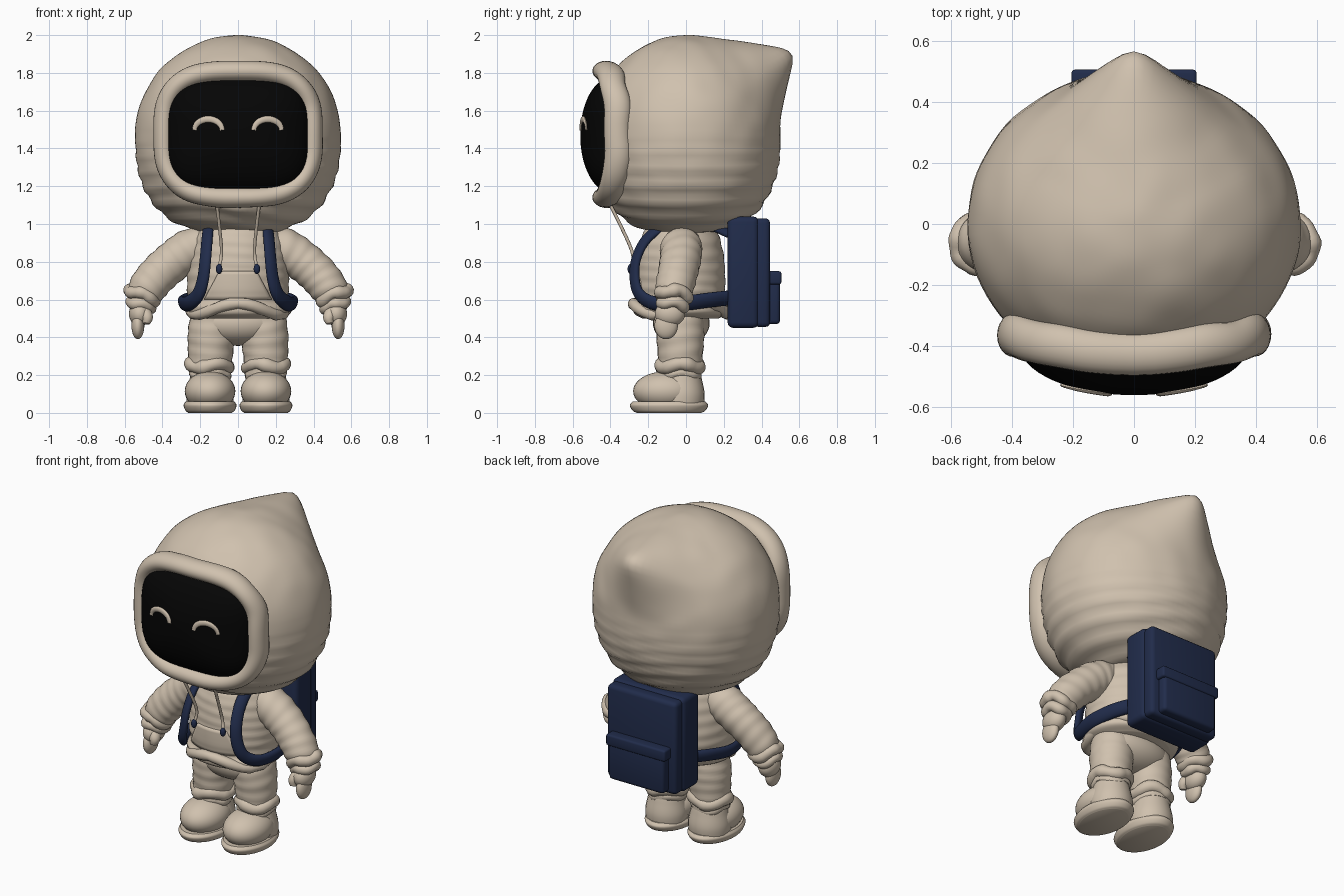
import bpy, bmesh, math
from mathutils import Vector, noise

cube = bpy.data.objects.get("Cube")
if cube:
    bpy.data.objects.remove(cube, do_unlink=True)


def material(name, colour):
    m = bpy.data.materials.new(name)
    m.use_nodes = True
    m.diffuse_color = (*colour, 1)
    bsdf = m.node_tree.nodes["Principled BSDF"]
    bsdf.inputs["Base Color"].default_value = (*colour, 1)
    bsdf.inputs["Roughness"].default_value = 0.8
    return m


CLOTH = material("beige cloth", (0.63, 0.535, 0.425))
NAVY = material("navy fabric", (0.015, 0.025, 0.07))
BLACK = material("black visor", (0.0015, 0.0015, 0.0015))


def finish(name, bm, mat, angle=50):
    bmesh.ops.recalc_face_normals(bm, faces=bm.faces)
    mesh = bpy.data.meshes.new(name)
    bm.to_mesh(mesh)
    bm.free()
    mesh.materials.append(mat)
    ob = bpy.data.objects.new(name, mesh)
    bpy.context.collection.objects.link(ob)
    bpy.ops.object.select_all(action='DESELECT')
    ob.select_set(True)
    bpy.context.view_layer.objects.active = ob
    bpy.ops.object.shade_smooth_by_angle(angle=math.radians(angle))
    return ob


def spline(pts, steps=8):
    """Smooth curve through (x, y, z, radius) points."""
    p = [Vector(q) for q in pts]
    p = [2 * p[0] - p[1]] + p + [2 * p[-1] - p[-2]]
    out = []
    for a, b, c, d in zip(p, p[1:], p[2:], p[3:]):
        for i in range(steps):
            t = i / steps
            out.append(b + (c - a) * t / 2 + (2 * a - 5 * b + 4 * c - d) * t * t / 2
                       + (3 * b - a - 3 * c + d) * t ** 3 / 2)
    return out + [p[-2]]


def loft(name, path, mat, flat=(1, 1), sides=24, closed=False, fold=0.0, ref=None):
    """Tube along a path, with optional cloth folds."""
    bm = bmesh.new()
    rings, n, run = [], len(path), 0
    for i, q in enumerate(path):
        c = q.to_3d()
        nxt = path[(i + 1) % n] if closed else path[min(i + 1, n - 1)]
        prv = path[i - 1] if closed else path[max(i - 1, 0)]
        t = (nxt.to_3d() - prv.to_3d()).normalized()
        a = ref(c) if ref else Vector((0, 1, 0))
        a = (a - t * a.dot(t)).normalized()
        b = t.cross(a)
        run += (c - prv.to_3d()).length
        ring = []
        for k in range(sides):
            u = math.tau * k / sides
            v = a * math.cos(u) * flat[0] + b * math.sin(u) * flat[1]
            wave = math.sin(run * 95 + 1.8 * math.sin(u + run * 9)) + noise.noise((c + v * q.w) * 14)
            ring.append(bm.verts.new(c + v * q.w * (1 + fold * wave)))
        rings.append(ring)
    pairs = list(zip(rings, rings[1:])) + ([(rings[-1], rings[0])] if closed else [])
    for r, s in pairs:
        for k in range(sides):
            j = (k + 1) % sides
            bm.faces.new((r[k], r[j], s[j], s[k]))
    if not closed:
        bm.faces.new(rings[0])
        bm.faces.new(rings[-1])
    return finish(name, bm, mat)


def ball(name, centre, size, mat):
    bm = bmesh.new()
    bmesh.ops.create_uvsphere(bm, u_segments=32, v_segments=20, radius=1)
    for v in bm.verts:
        v.co = Vector(centre) + Vector(a * b for a, b in zip(v.co, size))
    return finish(name, bm, mat)


def box(name, low, high, bevel, mat):
    bm = bmesh.new()
    bmesh.ops.create_cube(bm, size=1)
    low, high = Vector(low), Vector(high)
    for v in bm.verts:
        v.co = (low + high) / 2 + Vector(a * b for a, b in zip(v.co, high - low))
    bmesh.ops.bevel(bm, geom=bm.edges[:], offset=bevel, segments=3, profile=0.5, affect='EDGES')
    return finish(name, bm, mat, 35)


def cuff(name, centre, radius, thick, mat, axis=(0, 0, 1)):
    """Rumpled ring of cloth."""
    turn = Vector((0, 0, 1)).rotation_difference(Vector(axis))
    path = []
    for i in range(40):
        u = math.tau * i / 40
        wob = Vector((math.cos(u), math.sin(u), 0.12 * math.sin(3 * u + centre[0] * 9)))
        p = Vector(centre) + turn @ (wob * radius)
        path.append(Vector((*p, thick * (1 + 0.25 * noise.noise(p * 25)))))
    return loft(name, path, mat, sides=14, closed=True, ref=lambda c: turn @ Vector((0, 0, 1)))


# Hood: rounded sphere drawn out into a soft cone at the upper back, flat in front
bm = bmesh.new()
bmesh.ops.create_uvsphere(bm, u_segments=96, v_segments=64, radius=1)
peak = Vector((0, 0.56, 0.43)).normalized()
under = Vector((0, -peak.z, peak.y))
for v in bm.verts:
    d = v.co.normalized()
    e = 2.5 if d.z < 0 else 2
    r = (math.hypot(d.x / 0.545, d.y / 0.5) ** e + abs(d.z / 0.53) ** e) ** (-1 / e)
    off = d.angle(peak)
    sink = max(0, -d.dot(under)) / max(math.sin(off), 0.01)
    off = math.hypot(off * (1 + 0.3 * sink), 0.07)
    r /= math.cos(max(0, 0.83 - off))
    low = max(0, min(1, (0.1 - d.z) * 1.6))
    r += 0.006 * low * math.sin(42 * d.z + 3 * math.sin(2.5 * d.x)) + 0.005 * noise.noise(d * 4)
    v.co = d * r + Vector((0, 0, 1.47))
    v.co.y = max(v.co.y, -0.4)
finish("hood", bm, CLOTH, 80)


# Visor frame and domed visor
def squircle(u, a, b, n):
    c, s = math.cos(u), math.sin(u)
    return (a * math.copysign(abs(c) ** (2 / n), c), b * math.copysign(abs(s) ** (2 / n), s))


rim = []
for i in range(96):
    x, z = squircle(math.tau * i / 96, 0.395, 0.335, 3)
    wob = noise.noise((x * 7, z * 7, 0))
    rim.append(Vector((x, -0.425 + 0.4 * x * x + 0.012 * wob, 1.475 + z, 0.054 + 0.004 * wob)))
loft("hood_rim", rim, CLOTH, flat=(1.3, 1), closed=True)

VA, VB, VN, VZ = 0.375, 0.305, 3.4, 1.47


def visor_y(x, z):
    r = (abs(x / VA) ** VN + abs((z - VZ) / VB) ** VN) ** (1 / VN)
    return -0.395 - 0.165 * math.sqrt(max(0, 1 - r * r))


bm = bmesh.new()
rings = []
for j in range(1, 17):
    r = math.sin(j / 16 * math.pi / 2)
    ring = []
    for i in range(64):
        x, z = squircle(math.tau * i / 64, VA * r, VB * r, VN)
        ring.append(bm.verts.new((x, visor_y(x, z + VZ), z + VZ)))
    rings.append(ring)
bm.faces.new(rings[0])
for a, b in zip(rings, rings[1:]):
    for i in range(64):
        j = (i + 1) % 64
        bm.faces.new((a[i], a[j], b[j], b[i]))
bm.faces.new(rings[-1])
finish("visor", bm, BLACK)

# Torso
TY, TF = -0.03, 0.88
torso = spline([(0, TY, z, r) for z, r in (
    (0.50, 0.23), (0.525, 0.275), (0.56, 0.285), (0.595, 0.262), (0.66, 0.27),
    (0.76, 0.268), (0.86, 0.255), (0.95, 0.225), (1.03, 0.15))])
loft("jacket", torso, CLOTH, flat=(TF, 1), sides=64, fold=0.008)
cuff("jacket_hem", (0, TY, 0.55), 0.25, 0.03, CLOTH)

# Front pouch pocket, a raised panel following the jacket
bm = bmesh.new()
rows = []
for j in range(9):
    z = 0.60 + 0.15 * j / 8
    r = min(torso, key=lambda q: abs(q.z - z)).w
    half = 0.18 - 0.08 * j / 8
    row = []
    for i in range(17):
        x = half * (i / 8 - 1)
        row.append(bm.verts.new((x, TY - 0.01 - TF * math.sqrt(r * r - x * x), z)))
    rows.append(row)
for a, b in zip(rows, rows[1:]):
    for i in range(16):
        bm.faces.new((a[i], a[i + 1], b[i + 1], b[i]))
pocket = finish("pouch_pocket", bm, CLOTH)
solid = pocket.modifiers.new("thickness", 'SOLIDIFY')
solid.thickness = 0.02
solid.offset = -1

ball("trouser_seat", (0, -0.025, 0.475), (0.25, 0.15, 0.12), CLOTH)

# Paired parts
for s, tag in ((1, "left"), (-1, "right")):
    def path(*pts, s=s):
        return spline([(s * x, y, z, r) for x, y, z, r in pts])

    # Smiling eye
    eye = []
    for i in range(17):
        u = math.pi * i / 16
        x, z = s * 0.157 + 0.073 * math.cos(u), 1.497 + 0.058 * math.sin(u)
        eye.append(Vector((x, visor_y(x, z) - 0.002, z, 0.012 + 0.005 * math.sin(u))))
    loft(tag + "_eye", eye, CLOTH, flat=(0.5, 1), sides=12)

    # Leg and boot
    loft(tag + "_leg", path((.125, -.03, .54, .12), (.138, -.03, .43, .127), (.146, -.03, .32, .12),
                            (.148, -.03, .2, .11)), CLOTH, sides=32, fold=0.015)
    cuff(tag + "_trouser_cuff", (s * .148, -.03, .25), .098, .036, CLOTH)
    cuff(tag + "_boot_collar", (s * .148, -.03, .205), .088, .026, CLOTH)
    ball(tag + "_boot_toe", (s * .148, -.105, .115), (.134, .175, .105), CLOTH)
    loft(tag + "_boot_heel", path((.148, -.03, .03, .122), (.148, -.025, .1, .124),
                                  (.148, -.025, .17, .11), (.148, -.03, .22, .1)), CLOTH)
    loft(tag + "_sole", path((.148, -.09, 0, .115), (.148, -.09, .012, .13), (.148, -.09, .04, .14),
                             (.148, -.09, .06, .13)), CLOTH, flat=(1.48, 1), sides=40)

    # Arm and mitten
    loft(tag + "_arm", path((.17, -.02, .89, .1), (.25, -.025, .865, .11), (.34, -.03, .805, .108),
                            (.42, -.045, .735, .105), (.48, -.06, .66, .1), (.515, -.068, .59, .08)),
         CLOTH, sides=32, fold=0.02)
    cuff(tag + "_sleeve_cuff", (s * .508, -.065, .62), .073, .033, CLOTH, (s * .35, -.1, -.9))
    cuff(tag + "_glove_cuff", (s * .515, -.07, .57), .058, .03, CLOTH, (s * .25, -.1, -.9))
    ball(tag + "_palm", (s * .52, -.085, .525), (.057, .08, .068), CLOTH)
    ball(tag + "_fingers", (s * .53, -.105, .462), (.034, .062, .072), CLOTH)
    loft(tag + "_thumb", path((.5, -.11, .54, .036), (.482, -.135, .505, .032), (.485, -.145, .472, .018)), CLOTH)

    # Backpack strap around the shoulder and under the arm
    strap = path((.15, .23, .95, .034), (.15, .1, 1.0, .034), (.155, -.08, 1.0, .034),
                 (.163, -.2, .93, .034), (.172, -.262, .82, .034), (.185, -.272, .71, .035),
                 (.212, -.245, .625, .037), (.262, -.165, .58, .04), (.29, -.02, .58, .042),
                 (.255, .12, .597, .042), (.19, .24, .61, .042))
    loft(tag + "_strap", strap, NAVY, flat=(0.6, 1), sides=16,
         ref=lambda c: Vector((c.x, c.y + 0.02, (c.z - 0.75) * 0.7)))

    # Hood drawstring
    loft(tag + "_drawstring", path((.112, -.4, 1.1, .009), (.1, -.35, 1.0, .009), (.088, -.295, .88, .009),
                                   (.09, -.28, .82, .009), (.1, -.288, .77, .009)), CLOTH, sides=10)
    ball(tag + "_drawstring_end", (s * .1, -.292, .762), (.017, .017, .027), NAVY)

# Backpack
box("backpack_body", (-.25, .22, .45), (.25, .385, 1.04), .03, NAVY)
box("backpack_back_panel", (-.24, .36, .455), (.24, .445, 1.03), .025, NAVY)
box("backpack_pocket", (-.19, .42, .47), (.19, .498, .73), .02, NAVY)
box("backpack_pocket_flap", (-.205, .43, .68), (.205, .505, .75), .012, NAVY)
